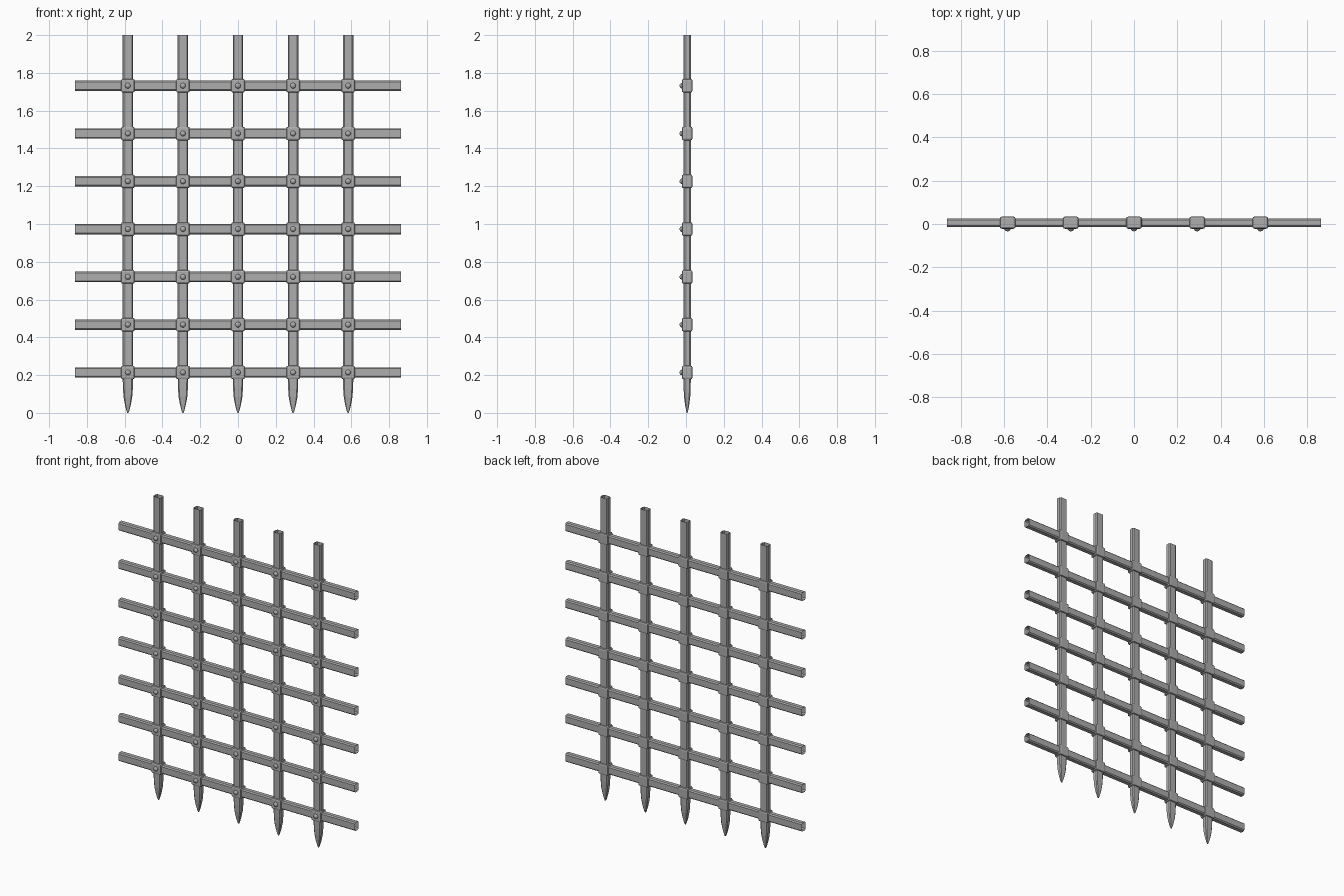
import bpy, bmesh, math
from mathutils import Matrix, Vector

if "Cube" in bpy.data.objects:
    bpy.data.objects.remove(bpy.data.objects["Cube"])

YC = 0.006                       # depth centre of the bars
W, D, CH = 0.055, 0.039, 0.007   # bar width, depth, chamfer
XS = [-0.583, -0.2915, 0, 0.2915, 0.583]
ZS = [0.214 + 0.253 * i for i in range(7)]

iron = bpy.data.materials.new("iron grey")
iron.diffuse_color = (0.42, 0.42, 0.42, 1)
iron.use_nodes = True
iron.node_tree.nodes["Principled BSDF"].inputs["Base Color"].default_value = iron.diffuse_color


def finish(bm, name, smooth=False):
    bmesh.ops.recalc_face_normals(bm, faces=bm.faces[:])
    me = bpy.data.meshes.new(name)
    bm.to_mesh(me)
    bm.free()
    me.materials.append(iron)
    for p in me.polygons:
        p.use_smooth = smooth
    ob = bpy.data.objects.new(name, me)
    bpy.context.collection.objects.link(ob)
    return ob


def section(w, d, c):
    """Chamfered rectangle outline, eight points."""
    a, b = w / 2, d / 2
    return [(a, -b + c), (a, b - c), (a - c, b), (-a + c, b),
            (-a, b - c), (-a, -b + c), (-a + c, -b), (a - c, -b)]


def loft(bm, rings, cap_start=False):
    rows = [[bm.verts.new(p) for p in r] for r in rings]
    for r0, r1 in zip(rows, rows[1:]):
        for i in range(8):
            j = (i + 1) % 8
            bm.faces.new((r0[i], r0[j], r1[j], r1[i]))
    if cap_start:
        bm.faces.new(rows[0])


# Upright bars: open at the top, bullet-shaped points at the bottom
TIP = [(0, 0.12), (0.012, 0.28), (0.045, 0.58), (0.085, 0.84), (0.13, 0.96), (0.18, 1), (2, 1)]
for x in XS:
    bm = bmesh.new()
    loft(bm, [[(x + u * s, YC + v * s, z) for u, v in section(W, D, CH)] for z, s in TIP], True)
    finish(bm, "upright_bar")

# Cross bars: open-ended tubes
for z in ZS:
    bm = bmesh.new()
    loft(bm, [[(x, YC + v, z + u) for u, v in section(W, D, CH)] for x in (-0.862, 0.862)])
    finish(bm, "cross_bar")

# Collars and domed rivets at every crossing
for x in XS:
    for z in ZS:
        bm = bmesh.new()
        bmesh.ops.create_cube(bm, size=1, matrix=Matrix.Translation((x, YC, z))
                              @ Matrix.Diagonal((0.072, 0.056, 0.072, 1)))
        bmesh.ops.bevel(bm, geom=bm.edges[:], offset=0.009, segments=2, profile=0.5, affect='EDGES')
        finish(bm, "collar")

        bm = bmesh.new()
        bmesh.ops.create_uvsphere(bm, u_segments=12, v_segments=8, radius=1,
                                  matrix=Matrix.Translation((x, -0.021, z))
                                  @ Matrix.Diagonal((0.015, 0.013, 0.015, 1))
                                  @ Matrix.Rotation(math.pi / 2, 4, 'X'))
        back = [v for v in bm.verts if v.co.y > -0.0205]
        bmesh.ops.delete(bm, geom=back, context='VERTS')
        finish(bm, "rivet", True)
